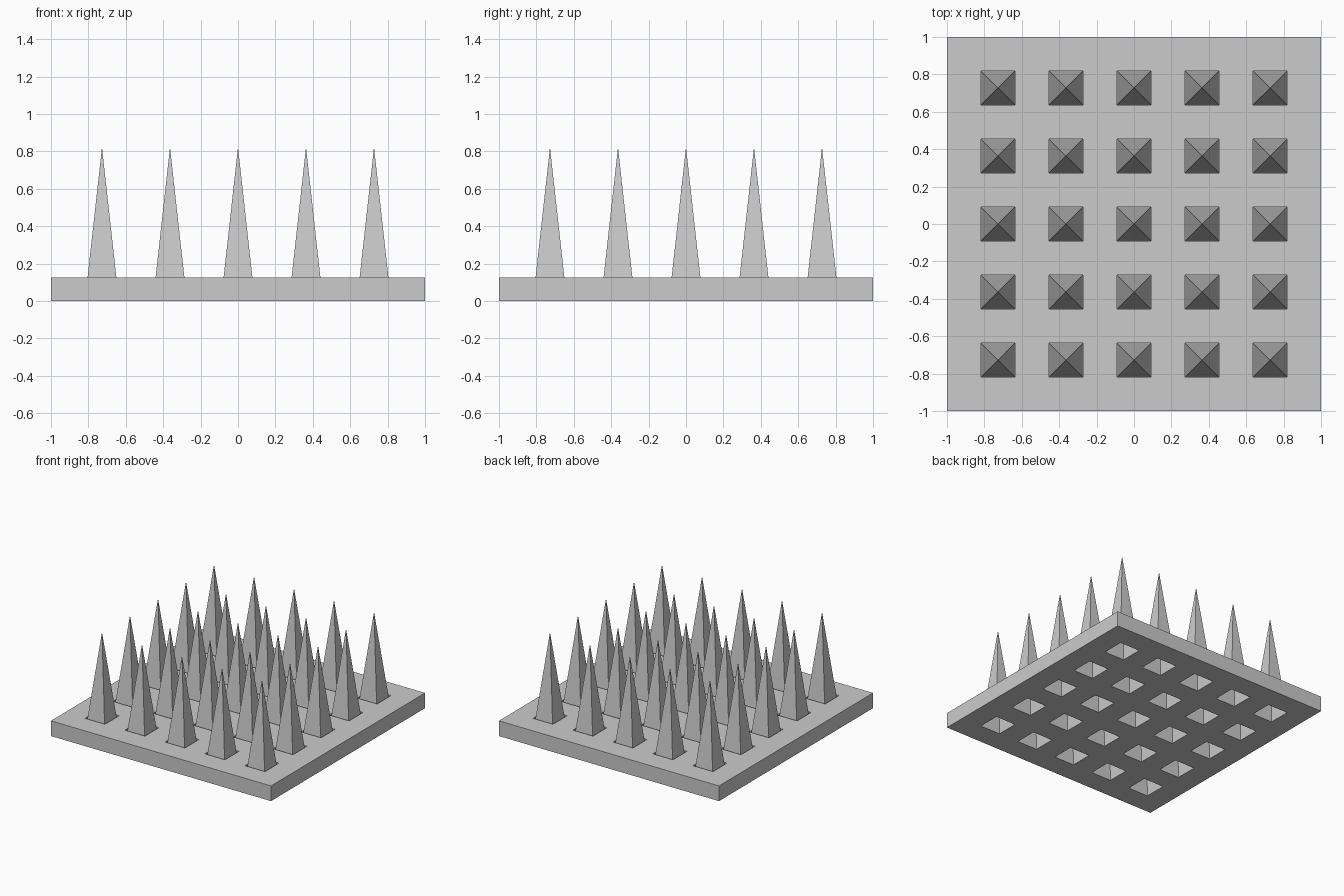
import bpy, bmesh

if "Cube" in bpy.data.objects:
    bpy.data.objects.remove(bpy.data.objects["Cube"])

N = 11                 # plate is an 11 x 11 checker of cells, every odd/odd cell is a hole
CELL = 2 / N
PLATE_H = 0.125
TIP = 0.822


def finish(bm, name):
    mesh = bpy.data.meshes.new(name)
    bm.to_mesh(mesh)
    bm.free()
    obj = bpy.data.objects.new(name, mesh)
    bpy.context.collection.objects.link(obj)
    return obj


# Perforated base plate
bm = bmesh.new()
bmesh.ops.create_grid(bm, x_segments=N, y_segments=N, size=1)


def is_hole(face):
    c = face.calc_center_median()
    i, j = int((c.x + 1) / CELL), int((c.y + 1) / CELL)
    return i % 2 == 1 and j % 2 == 1


bmesh.ops.delete(bm, geom=[f for f in bm.faces if is_hole(f)], context='FACES')
ext = bmesh.ops.extrude_face_region(bm, geom=bm.faces[:], use_keep_orig=True)
top = [g for g in ext["geom"] if isinstance(g, bmesh.types.BMVert)]
bmesh.ops.translate(bm, verts=top, vec=(0, 0, PLATE_H))
bmesh.ops.recalc_face_normals(bm, faces=bm.faces[:])
finish(bm, "base_plate")

# Hollow pyramid spikes, open underneath, rising through the holes
bm = bmesh.new()
h = CELL / 2
for i in range(-2, 3):
    for j in range(-2, 3):
        x, y = i * 2 * CELL, j * 2 * CELL
        ring = [bm.verts.new((x + sx * h, y + sy * h, 0))
                for sx, sy in ((-1, -1), (1, -1), (1, 1), (-1, 1))]
        apex = bm.verts.new((x, y, TIP))
        for k in range(4):
            bm.faces.new((ring[k], ring[(k + 1) % 4], apex))
finish(bm, "spikes")
